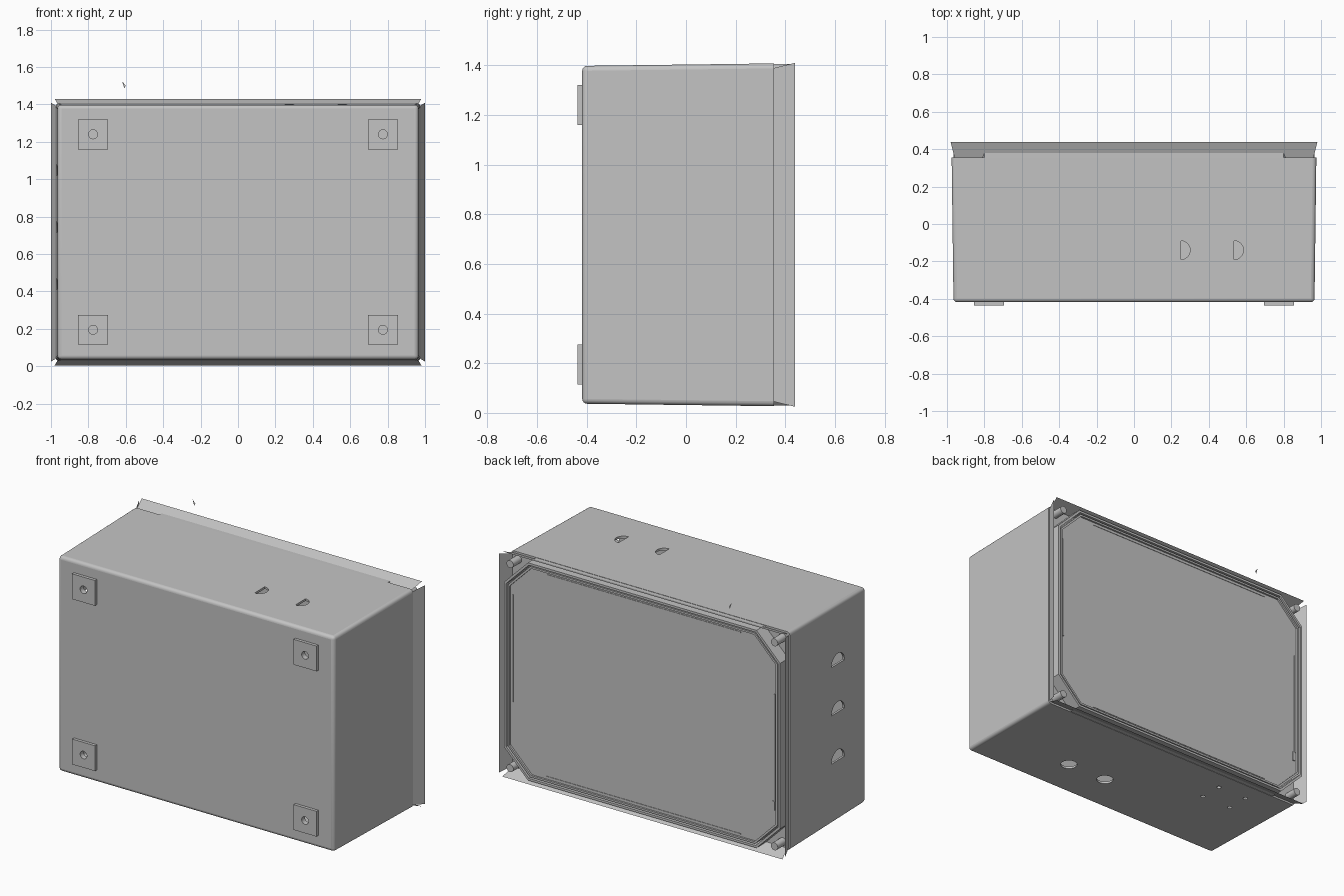
import bpy, bmesh, math

old = bpy.data.objects.get("Cube")
if old:
    bpy.data.objects.remove(old, do_unlink=True)

MID = 0.717         # height of the box centre
REAR = 0.355        # plane of the rear frame
LIP = 0.438         # rear edge of flanges and rim
COVER = 0.422       # plane of the rear cover

grey = bpy.data.materials.new("enclosure grey")
grey.use_nodes = True
grey.diffuse_color = (0.55, 0.55, 0.55, 1)
grey.node_tree.nodes["Principled BSDF"].inputs["Base Color"].default_value = (0.55, 0.55, 0.55, 1)


def finish(name, bm, solid=True):
    if solid:
        bmesh.ops.recalc_face_normals(bm, faces=bm.faces)
    mesh = bpy.data.meshes.new(name)
    bm.to_mesh(mesh)
    bm.free()
    mesh.materials.append(grey)
    obj = bpy.data.objects.new(name, mesh)
    bpy.context.collection.objects.link(obj)
    return obj


def loft(name, axis, rings):
    """Closed solid through matching rings: (position on axis, 2D points)."""
    place = {"x": lambda p, a, b: (p, a, b),
             "y": lambda p, a, b: (a, p, b),
             "z": lambda p, a, b: (a, b, p)}[axis]
    bm = bmesh.new()
    loops = [[bm.verts.new(place(p, a, b)) for a, b in pts] for p, pts in rings]
    for low, high in zip(loops, loops[1:]):
        n = len(low)
        for i in range(n):
            bm.faces.new((low[i], low[(i + 1) % n], high[(i + 1) % n], high[i]))
    bm.faces.new(loops[0])
    bm.faces.new(loops[-1])
    return finish(name, bm)


def prism(name, axis, pts, lo, hi):
    return loft(name, axis, [(lo, pts), (hi, pts)])


def arc(a, b, r, start=0.0, sweep=360, n=24):
    count = n if sweep == 360 else n + 1
    return [(a + r * math.cos(math.radians(start + sweep * i / n)),
             b + r * math.sin(math.radians(start + sweep * i / n))) for i in range(count)]


def rect(hx, hz, cx=0.0, cz=MID):
    return [(cx - hx, cz - hz), (cx + hx, cz - hz), (cx + hx, cz + hz), (cx - hx, cz + hz)]


def octagon(hx, hz, c):
    return [(sx * x, MID + sz * z) for sx, sz, x, z in (
        (-1, -1, hx - c, hz), (1, -1, hx - c, hz), (1, -1, hx, hz - c), (1, 1, hx, hz - c),
        (1, 1, hx - c, hz), (-1, 1, hx - c, hz), (-1, 1, hx, hz - c), (-1, -1, hx, hz - c))]


def cut(obj, cutter):
    cutter.hide_render = True
    cutter.hide_viewport = True
    cutter.display_type = "WIRE"
    mod = obj.modifiers.new("cut", "BOOLEAN")
    mod.operation = "DIFFERENCE"
    mod.solver = "EXACT"
    mod.object = cutter


# Tapered hollow body; only the rounded front edges are smooth
body = loft("body", "y", [(-0.418, rect(0.965, 0.68)), (REAR, rect(0.975, 0.69))])
bm = bmesh.new()
bm.from_mesh(body.data)
edges = [e for e in bm.edges if min(v.co.y for v in e.verts) < 0]
rounded = bmesh.ops.bevel(bm, geom=edges, offset=0.02, segments=4, profile=0.5, affect="EDGES")
for face in rounded["faces"]:
    face.smooth = face.calc_area() < 0.1
bm.to_mesh(body.data)
bm.free()
wall = body.modifiers.new("wall", "SOLIDIFY")
wall.thickness = 0.015
wall.offset = -1

# Half-round knockouts in the roof and one side
for x in (0.25, 0.535):
    cut(body, prism("roof_knockout", "z", arc(x, -0.14, 0.05, -90, 180), 1.3, 1.5))
for z in (1.02, 0.715, 0.41):
    cut(body, prism("side_knockout", "x", arc(-0.135, z, 0.067, 0, 180), -1.1, -0.9))

# Round cable holes and small drain holes in the floor
for x in (0.39, 0.105):
    cut(body, prism("cable_hole", "z", arc(x, -0.15, 0.05), -0.1, 0.1))
for x in (-0.48, -0.69):
    for y in (0.08, 0.23):
        cut(body, prism("drain_hole", "z", arc(x, y, 0.014, n=12), -0.1, 0.1))

# Square mounting pads with screw holes on the front
for sx, side in ((1, "left"), (-1, "right")):
    for z, level in ((0.195, "lower"), (1.24, "upper")):
        cx = sx * 0.775
        pad = prism(f"{level}_{side}_pad", "y", rect(0.08, 0.08, cx, z), -0.437, -0.41)
        hole = prism("pad_hole", "y", arc(cx, z, 0.024), -0.5, -0.38)
        cut(pad, hole)
        cut(body, hole)


# Thin flared flanges around the rear, open at the corners
def sheet(name, pts):
    bm = bmesh.new()
    bm.faces.new([bm.verts.new(p) for p in pts])
    finish(name, bm, False)


for s, side, level in ((1, "left", "top"), (-1, "right", "bottom")):
    sheet(f"{side}_flange", [(s * 0.967, REAR, MID - s * 0.672), (s * 0.967, REAR, MID + s * 0.672),
                             (s, LIP, MID + s * 0.692), (s, LIP, MID - s * 0.692)])
    sheet(f"{level}_flange", [(s * 0.96, REAR, MID + s * 0.678), (-s * 0.96, REAR, MID + s * 0.678),
                              (-s * 0.98, LIP, MID + s * 0.712), (s * 0.98, LIP, MID + s * 0.712)])

# Stepped eight-sided rim reaching the rear edge
for name, grow, width, top in (("outer_rim", 0, 0.014, LIP), ("inner_rim", 0.022, 0.012, LIP - 0.004)):
    hx, hz, c = 0.965 - grow, 0.688 - grow, 0.165 - grow * 0.4
    rim = prism(name, "y", octagon(hx, hz, c), REAR - 0.005, top)
    cut(rim, prism(name + "_cutter", "y",
                   octagon(hx - width, hz - width, c - width * 0.5), 0.2, 0.6))

# Flat cover inside the rim, with narrow ribs beside its edges
prism("rear_cover", "y", octagon(0.935, 0.658, 0.155), REAR - 0.005, COVER)
for s, side, level, lift in ((1, "left", "upper", 0.11), (-1, "right", "lower", -0.03)):
    prism(f"{side}_cover_rib", "y", rect(0.004, 0.34, s * 0.917, MID + lift), COVER - 0.002, COVER + 0.005)
    prism(f"{level}_cover_rib", "y", rect(0.68, 0.003, 0, MID + s * 0.638), COVER - 0.002, COVER + 0.003)
prism("cover_latch", "y", rect(0.007, 0.03, -0.91, 0.32), COVER - 0.002, COVER + 0.005)

# Screw posts in the four corners of the frame
for sx, side in ((1, "left"), (-1, "right")):
    for sz, level in ((1, "upper"), (-1, "lower")):
        post = prism(f"{level}_{side}_post", "y",
                     arc(sx * 0.925, MID + sz * 0.645, 0.024), REAR - 0.005, LIP)
        for face in post.data.polygons:
            face.use_smooth = len(face.vertices) == 4

# Tiny loose sliver above the rear edge
sheet("loose_sliver", [(-0.62, 0.43, 1.525), (-0.60, 0.43, 1.50), (-0.608, 0.43, 1.487)])
